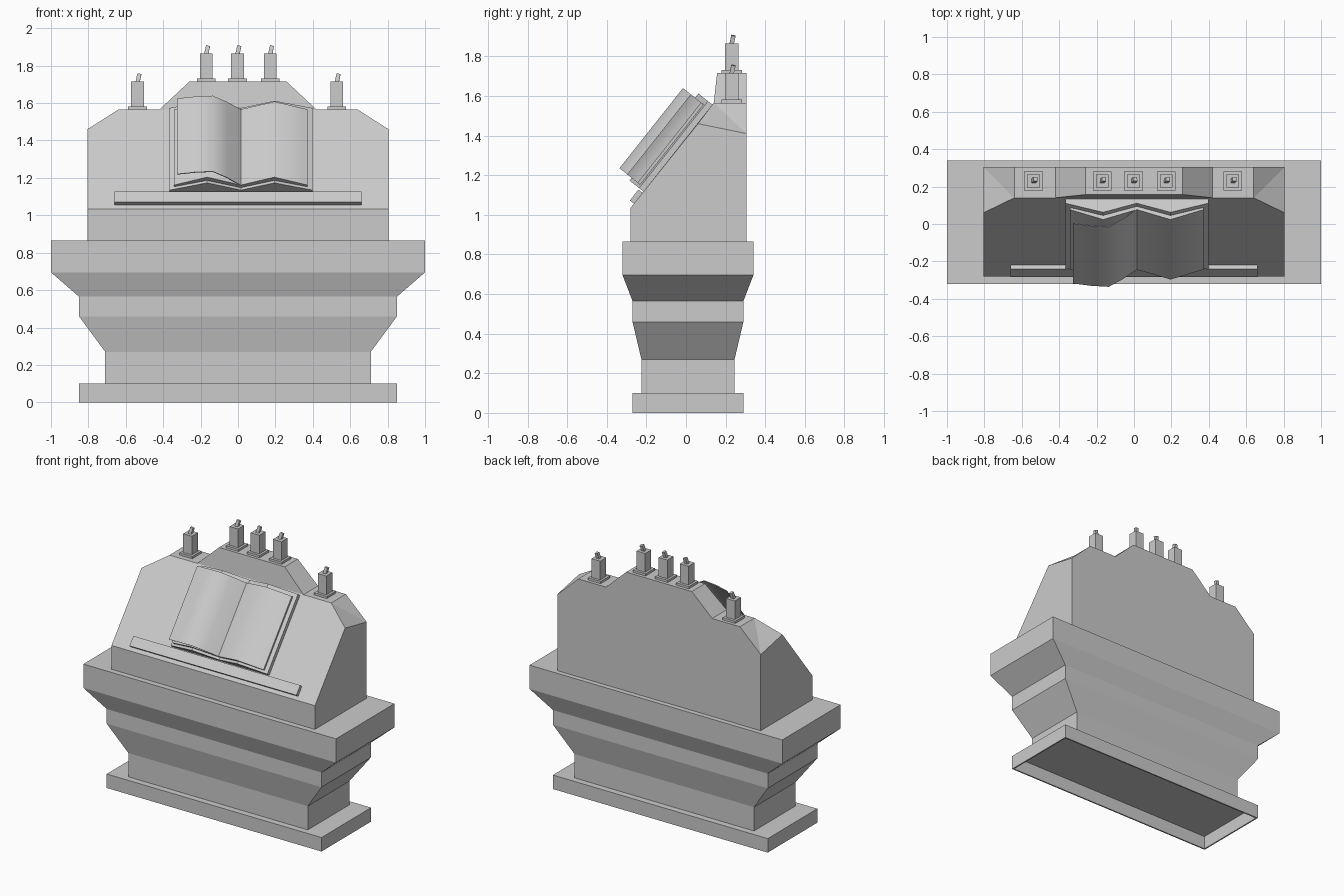
import bpy
import bmesh
import math
from mathutils import Matrix, Vector

old = bpy.data.objects.get("Cube")
if old:
    bpy.data.objects.remove(old, do_unlink=True)

stone = bpy.data.materials.new("grey_stone")
stone.use_nodes = True
GREY = (0.6, 0.6, 0.6, 1)
stone.diffuse_color = GREY
stone.node_tree.nodes["Principled BSDF"].inputs["Base Color"].default_value = GREY


def finish(name, bm, matrix=None):
    bmesh.ops.recalc_face_normals(bm, faces=bm.faces)
    mesh = bpy.data.meshes.new(name)
    bm.to_mesh(mesh)
    bm.free()
    mesh.materials.append(stone)
    obj = bpy.data.objects.new(name, mesh)
    bpy.context.collection.objects.link(obj)
    if matrix:
        obj.matrix_world = matrix
    return obj


def box(name, x, y, z, matrix=None):
    bm = bmesh.new()
    bmesh.ops.create_cube(bm, size=1)
    for v in bm.verts:
        v.co = [lo + (c + 0.5) * (hi - lo) for c, (lo, hi) in zip(v.co, (x, y, z))]
    return finish(name, bm, matrix)


def prism(name, outline, y0, y1, matrix=None):
    """Extrude an (x, z) outline along y."""
    bm = bmesh.new()
    face = bm.faces.new([bm.verts.new((x, y0, z)) for x, z in outline])
    new = bmesh.ops.extrude_face_region(bm, geom=[face])["geom"]
    bmesh.ops.translate(bm, vec=(0, y1 - y0, 0),
                        verts=[v for v in new if isinstance(v, bmesh.types.BMVert)])
    return finish(name, bm, matrix)


def smooth(obj):
    bpy.ops.object.select_all(action='DESELECT')
    obj.select_set(True)
    bpy.context.view_layer.objects.active = obj
    bpy.ops.object.shade_smooth_by_angle(angle=math.radians(45))


# Stepped pedestal: stacked rectangles (half width, half depth, height), hollow foot
steps = [(.84, .27, .095), (.84, .27, 0), (.85, .28, 0), (.85, .28, .1),
         (.71, .235, .1), (.71, .235, .27), (.85, .28, .46), (.85, .28, .565),
         (1, .33, .695), (1, .33, .865)]
bm = bmesh.new()
rings = [[bm.verts.new((sx * w, sy * d + .01, z))
          for sx, sy in ((-1, -1), (1, -1), (1, 1), (-1, 1))] for w, d, z in steps]
for a, b in zip(rings, rings[1:]):
    for i in range(4):
        j = (i + 1) % 4
        bm.faces.new((a[i], a[j], b[j], b[i]))
bm.faces.new(rings[0])
bm.faces.new(rings[-1])
finish("pedestal", bm)

# Upper body: half built as faces, mirrored across x
FRONT, BACK, LEDGE, PEAK = -.28, .305, 1.565, 1.715
bm = bmesh.new()
pts = dict(
    a=(0, FRONT, .865), b=(.805, FRONT, .865), c=(.805, FRONT, 1.035), d=(0, FRONT, 1.035),
    e=(.805, .06, 1.46), f=(.64, .14, LEDGE), g=(.42, .14, LEDGE), h=(0, .14, LEDGE),
    i=(.26, .157, PEAK), j=(0, .157, PEAK), k=(.26, BACK, PEAK), l=(0, BACK, PEAK),
    m=(.42, BACK, LEDGE), n=(.64, BACK, LEDGE), o=(.805, BACK, 1.41),
    p=(.805, BACK, .865), q=(0, BACK, .865))
for side in (1, -1):
    v = {key: bm.verts.new((side * x, y, z)) for key, (x, y, z) in pts.items()}
    for loop in ("abcd", "dcefgh", "hgij", "jikl", "gmki", "gfnm", "feo", "fon",
                 "bpoec", "qponmkl", "aqpb"):
        bm.faces.new([v[key] for key in loop])
bmesh.ops.remove_doubles(bm, verts=bm.verts, dist=.0001)
finish("upper_body", bm)

# Candles: square dish, square shaft, leaning wick
for n, (x, z) in enumerate([(-.537, LEDGE), (-.17, PEAK), (-.003, PEAK),
                            (.172, PEAK), (.528, LEDGE)], 1):
    y = .23
    box(f"candle_dish_{n}", (x - .05, x + .05), (y - .052, y + .052), (z, z + .016))
    box(f"candle_{n}", (x - .034, x + .034), (y - .034, y + .034), (z + .01, z + .15))
    lean = Matrix.Translation((x, y, z + .146)) @ Matrix.Rotation(.3, 4, Vector((-1, 1, 0)))
    box(f"candle_wick_{n}", (-.011, .011), (-.011, .011), (0, .046), lean)

# Sloping desk frame: local y runs up the slope, local z points away from it
slope = Matrix.Translation((0, FRONT, 1.035)) @ Matrix.Rotation(math.atan2(.53, .42), 4, 'X')
box("book_rest", (-.66, .66), (.027, .097), (-.005, .026), slope)

# Open book: cover boards, page blocks and one raised leaf
MID = .015
for side, label in ((1, "left"), (-1, "right")):
    def half(width, edge, peak, base):
        return [(MID, base), (MID + side * width, base), (MID + side * width, edge),
                (MID + side * .18, peak), (MID, edge)]
    prism(f"book_cover_{label}", half(.382, .028, .09, 0), .105, .665, slope)
    smooth(prism(f"book_pages_{label}", half(.357, .05, .118, .01), .122, .638, slope))

leaf = [(MID, .05), (-.06, .116), (-.135, .168), (-.23, .161), (-.325, .145)]
under = [(x, h - .005) for x, h in reversed(leaf)]
smooth(prism("raised_leaf", leaf + under, .122, .638, slope))
